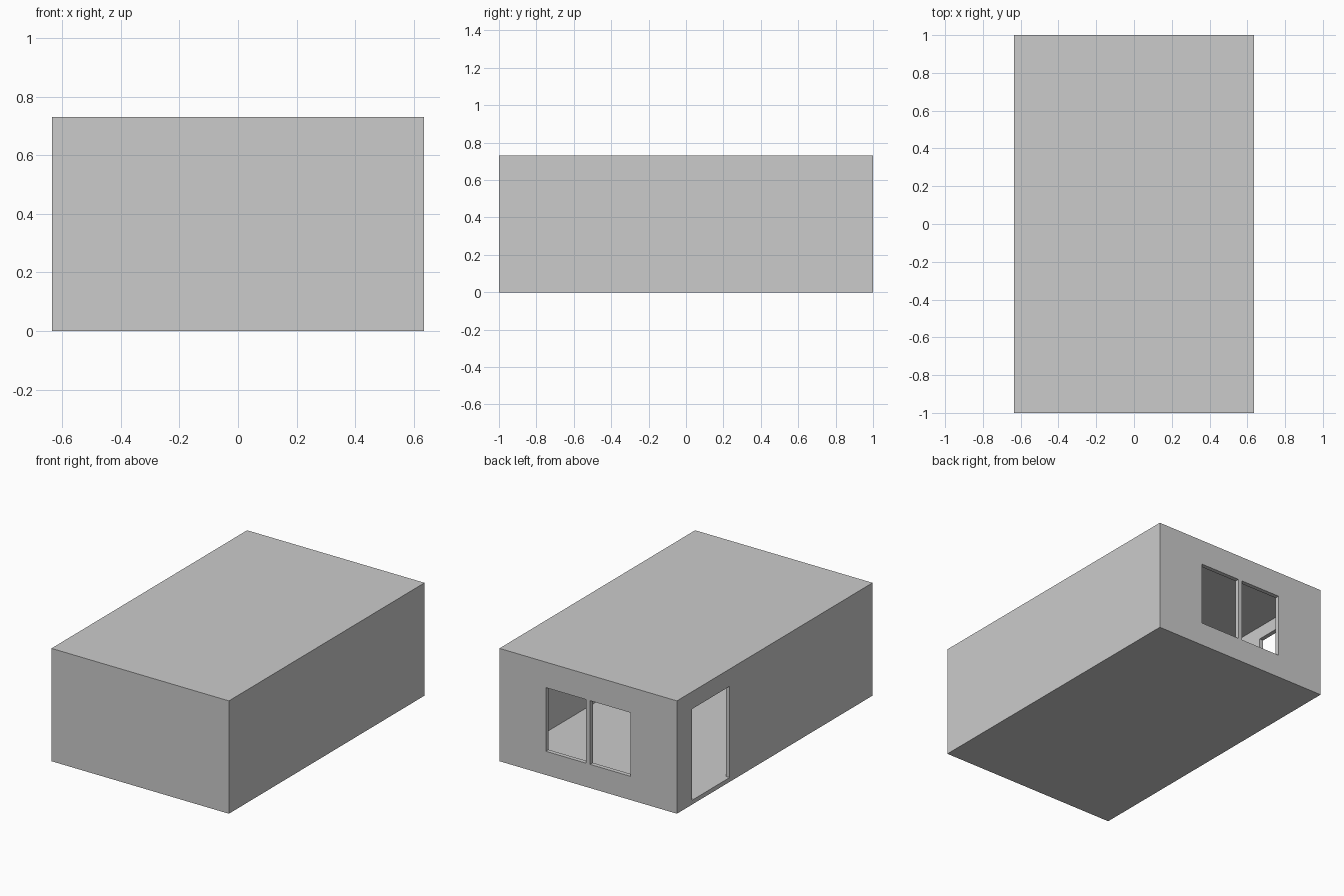
import bpy
import bmesh
from mathutils import Matrix, Vector

if "Cube" in bpy.data.objects:
    bpy.data.objects.remove(bpy.data.objects["Cube"])

W, D, H = 0.635, 1.0, 0.73   # half width, half depth, height
T = 0.028                    # wall, floor and roof thickness


def box(name, lo, hi):
    """Axis-aligned box between two corners."""
    lo, hi = Vector(lo), Vector(hi)
    bm = bmesh.new()
    bmesh.ops.create_cube(bm, size=1.0)
    bmesh.ops.transform(bm, verts=bm.verts,
                        matrix=Matrix.Translation((lo + hi) / 2) @ Matrix.Diagonal((*(hi - lo), 1)))
    mesh = bpy.data.meshes.new(name)
    bm.to_mesh(mesh)
    bm.free()
    obj = bpy.data.objects.new(name, mesh)
    bpy.context.collection.objects.link(obj)
    return obj


def cut(target, lo, hi):
    """Subtract a box and remove the cutter."""
    cutter = box("cutter", lo, hi)
    cutter.hide_render = True
    mod = target.modifiers.new("cut", 'BOOLEAN')
    mod.operation = 'DIFFERENCE'
    mod.solver = 'EXACT'
    mod.object = cutter
    bpy.context.view_layer.objects.active = target
    bpy.ops.object.modifier_apply(modifier=mod.name)
    bpy.data.objects.remove(cutter)


# Hollow room with floor and flat roof
shell = box("room_shell", (-W, -D, 0), (W, D, H))
cut(shell, (-W + T, -D + T, T), (W - T, D - T, H - T))

# Doorway in the left wall, flush with the floor
cut(shell, (-W - 0.1, 0.46, T), (-W + 0.1, 0.845, 0.618))

# Window opening in the back wall
WIN, SILL, HEAD = 0.303, 0.153, 0.565
cut(shell, (-WIN, D - 0.1, SILL), (WIN, D + 0.1, HEAD))

# Central window post
box("window_mullion", (-0.014, D - T, SILL), (0.014, D, HEAD))
